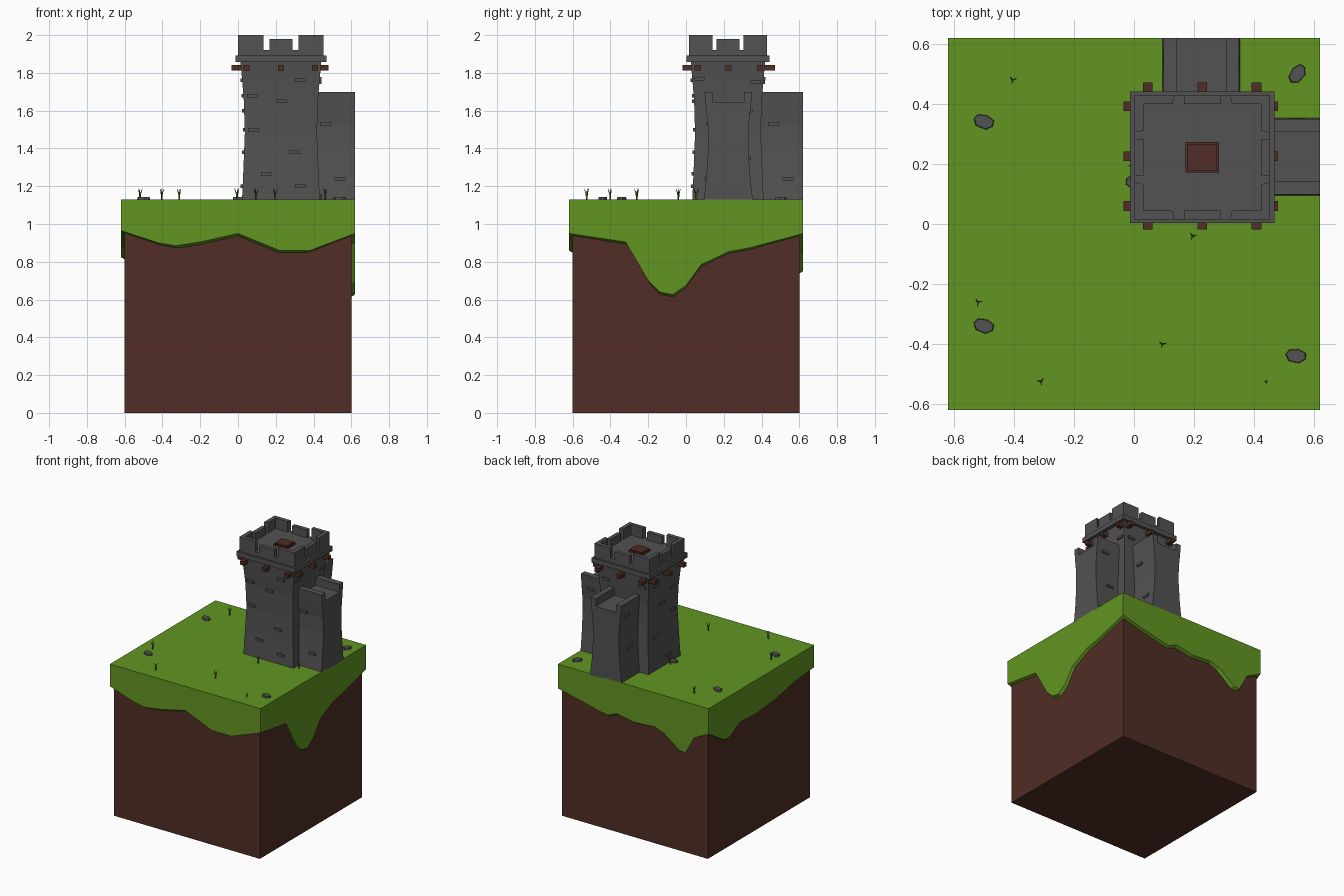
import bpy, bmesh, math, random
from mathutils import Vector, Matrix

if "Cube" in bpy.data.objects:
    bpy.data.objects.remove(bpy.data.objects["Cube"])
random.seed(4)

def material(name, rgb):
    m = bpy.data.materials.new(name)
    m.diffuse_color = (*rgb, 1)
    m.use_nodes = True
    m.node_tree.nodes["Principled BSDF"].inputs["Base Color"].default_value = m.diffuse_color
    return m

GRASS = material("grass_green", (0.12, 0.30, 0.015))
BLADE = material("blade_olive", (0.07, 0.12, 0.015))
BROWN = material("earth_brown", (0.08, 0.026, 0.018))
STONE = material("stone_grey", (0.085, 0.085, 0.085))

def finish(name, bm, mat):
    bmesh.ops.recalc_face_normals(bm, faces=bm.faces)
    me = bpy.data.meshes.new(name)
    bm.to_mesh(me)
    bm.free()
    me.materials.append(mat)
    ob = bpy.data.objects.new(name, me)
    bpy.context.collection.objects.link(ob)
    return ob

def add_box(bm, lo, hi):
    lo, hi = Vector(lo), Vector(hi)
    mat = Matrix.Translation((lo + hi) / 2) @ Matrix.Diagonal((*(hi - lo), 1))
    bmesh.ops.create_cube(bm, size=1, matrix=mat)

def box(name, lo, hi, mat):
    bm = bmesh.new()
    add_box(bm, lo, hi)
    return finish(name, bm, mat)

def interp(rows, z):
    for (z0, a), (z1, b) in zip(rows, rows[1:]):
        if z <= z1:
            return a + (b - a) * (z - z0) / (z1 - z0)
    return rows[-1][1]

# Earth block
TOP = 1.13
box("earth_block", (-0.6, -0.6, 0), (0.6, 0.6, 1.10), BROWN)

# Grass layer: drooping lower edge, given per side as (position, height)
front = [(-.62, .965), (-.42, .90), (-.33, .885), (-.2, .905), (0, .95), (.22, .86), (.38, .86)]
right = [(-.62, .95), (-.32, .905), (-.2, .70), (-.14, .64), (-.07, .627), (0, .675), (.08, .785),
         (.23, .855), (.34, .875)]
back = [(.62, .95), (.27, .87), (.21, .86), (.135, .89), (-.01, .865), (-.18, .875), (-.25, .85),
        (-.38, .755), (-.43, .75), (-.5, .88)]
left = [(.62, .94), (.43, .825), (.37, .825), (.25, .89), (.05, .88), (-.16, .90), (-.4, .945)]
R = 0.62
rim = ([(u, -R, z) for u, z in front] + [(R, u, z) for u, z in right]
       + [(u, R, z) for u, z in back] + [(-R, u, z) for u, z in left])
bm = bmesh.new()
k = 0.6 / R
loops = [[bm.verts.new(f(p)) for p in rim] for f in (
    lambda p: (p[0], p[1], TOP),
    lambda p: p,
    lambda p: (p[0] * k, p[1] * k, p[2] - 0.012))]
for a, b in zip(loops, loops[1:]):
    for i in range(len(rim)):
        j = (i + 1) % len(rim)
        bm.faces.new((a[i], a[j], b[j], b[i]))
bm.faces.new(loops[0])
finish("grass_layer", bm, GRASS)

# Tower body with a pinched waist
CX, CY = 0.227, 0.222
rows = [(1.12, .206), (1.3, .198), (1.48, .191), (1.65, .196), (1.75, .204), (1.86, .214)]
bm = bmesh.new()
rings = [[bm.verts.new((CX + sx * h, CY + sy * (h - .017), z))
          for sx, sy in ((-1, -1), (1, -1), (1, 1), (-1, 1))] for z, h in rows]
for a, b in zip(rings, rings[1:]):
    for i in range(4):
        bm.faces.new((a[i], a[(i + 1) % 4], b[(i + 1) % 4], b[i]))
bm.faces.new(rings[0])
bm.faces.new(rings[-1])
finish("tower_body", bm, STONE)

# Crown: ledge, floor slab and battlements
bm = bmesh.new()
add_box(bm, (CX - .241, CY - .219, 1.857), (CX + .241, CY + .219, 1.893))
finish("crown_ledge", bm, STONE)
HX, HY, T = .226, .207, .03
box("crown_floor", (CX - HX, CY - HY, 1.89), (CX + HX, CY + HY, 1.922), STONE)
bm = bmesh.new()
CW, MW = .092, .061           # corner gap start, middle merlon half width
for s in (-1, 1):
    for t in (-1, 1):         # L-shaped corner merlons
        pts = [(HX, HY), (CW, HY), (CW - .012, HY - T), (HX - T, HY - T),
               (HX - T, CW - .012), (HX, CW)]
        pts[1], pts[2] = (CW, HY), (CW + .008, HY - T)
        pts[4], pts[5] = (HX - T, CW - .002), (HX, CW - .01)
        f = bm.faces.new([bm.verts.new((CX + s * x, CY + t * y, 1.91)) for x, y in pts])
        up = bmesh.ops.extrude_face_region(bm, geom=[f])["geom"]
        bmesh.ops.translate(bm, vec=(0, 0, .09), verts=[v for v in up if isinstance(v, bmesh.types.BMVert)])
        bm.faces.new(f.verts) if not f.is_valid else None
    y, x = sorted((CY + s * HY, CY + s * (HY - T))), sorted((CX + s * HX, CX + s * (HX - T)))
    add_box(bm, (CX - MW, y[0], 1.91), (CX + MW, y[1], 1.98))
    add_box(bm, (x[0], CY - MW, 1.91), (x[1], CY + MW, 1.98))
finish("battlements", bm, STONE)

# Roof hatch
box("hatch_frame", (CX - .056, CY - .051, 1.915), (CX + .056, CY + .051, 1.934), BROWN)
box("hatch_lid", (CX - .049, CY - .044, 1.93), (CX + .049, CY + .044, 1.942), BROWN)

# Timber beams passing through under the crown
bm = bmesh.new()
for i in (-1, 0, 1):
    x, y = CX + i * .181, CY + .004 + i * .166
    add_box(bm, (x - .016, -.018, 1.813), (x + .016, .472, 1.843))
    add_box(bm, (-.035, y - .016, 1.813), (.48, y + .016, 1.843))
finish("beams", bm, BROWN)

# Two curtain walls: channel-topped profile extruded outward
wall_rows = [(1.12, .130), (1.25, .116), (1.4, .106), (1.52, .108), (1.62, .119), (1.7, .126)]
prof = ([(w, z) for z, w in wall_rows] + [(.083, 1.7), (.083, 1.642), (-.083, 1.642), (-.083, 1.7)]
        + [(-w, z) for z, w in reversed(wall_rows)])
for name, place in (("wall_right", lambda d, u, z: (d, CY + .002 + u, z)),
                    ("wall_back", lambda d, u, z: (CX - .003 + u, d, z))):
    bm = bmesh.new()
    a, b = ([bm.verts.new(place(d, u, z)) for u, z in prof] for d in (.35, .62))
    n = len(prof)
    for i in range(n):
        bm.faces.new((a[i], a[(i + 1) % n], b[(i + 1) % n], b[i]))
    bm.faces.new(a)
    bm.faces.new(b)
    finish(name, bm, STONE)

# Raised bricks on tower and wall faces
bm = bmesh.new()
def brick(axis, surf, u, z):
    c, h = [0, 0, z], [.028, .028, .009]
    c[axis], c[1 - axis], h[axis] = surf, u, .01
    add_box(bm, [p - q for p, q in zip(c, h)], [p + q for p, q in zip(c, h)])

for x, z in ((.33, 1.76), (.23, 1.65), (.15, 1.265), (.075, 1.68), (.08, 1.5), (.30, 1.38), (.33, 1.2)):
    brick(1, CY - interp(rows, z) + .017, x, z)
for y, z in ((.33, 1.76), (.12, 1.68), (.24, 1.6), (.11, 1.5), (.31, 1.38), (.18, 1.2)):
    brick(0, CX - interp(rows, z), y, z)
for u, z in ((.07, 1.77), (.37, 1.75)):
    brick(0, CX + interp(rows, z), u, z)
    brick(1, CY + interp(rows, z) - .017, u, z)
for s, u, z in ((-1, .463, 1.53), (-1, .54, 1.24), (1, .545, 1.6), (1, .5, 1.35)):
    w = s * interp(wall_rows, z)
    brick(1, CY + .002 + w, u, z)
    brick(0, CX - .003 - w, u, z)
finish("raised_bricks", bm, STONE)

# Flat rocks
outline = [(-.035, .012), (-.02, .026), (.012, .022), (.035, .004), (.03, -.016), (.006, -.026), (-.028, -.012)]
for x, y, r in ((-.5, .34, 0), (-.5, -.34, 0), (.545, .5, 70), (.54, -.44, 10), (.006, .145, 40)):
    bm = bmesh.new()
    a, b = ([bm.verts.new((p * s, q * s, z)) for p, q in outline] for s, z in ((1, TOP - .005), (.9, TOP + .013)))
    for i in range(7):
        bm.faces.new((a[i], a[(i + 1) % 7], b[(i + 1) % 7], b[i]))
    bm.faces.new(a)
    bm.faces.new(b)
    bm.transform(Matrix.Translation((x, y, 0)) @ Matrix.Rotation(math.radians(r), 4, 'Z'))
    finish("rock", bm, STONE)

# Grass tufts: three thin blades leaning outward
for x, y, s in ((-.405, .48, 1), (-.52, -.26, 1), (-.31, -.525, 1), (.095, -.4, 1), (.195, -.04, 1),
                (.44, -.525, .6), (.462, .055, 1), (-.005, .19, 1)):
    bm = bmesh.new()
    for i in range(3):
        ang = math.radians(120 * i) + random.random()
        rot = Matrix.Rotation(ang, 4, 'Z')
        cuts = [[bm.verts.new(rot @ Vector((d + w * math.cos(t), w * math.sin(t), z)) * s)
                 for t in (0, 2.1, 4.2)] for d, w, z in ((0, .004, 0), (.003, .004, .03), (.014, .001, .058))]
        for a, b in zip(cuts, cuts[1:]):
            for j in range(3):
                bm.faces.new((a[j], a[(j + 1) % 3], b[(j + 1) % 3], b[j]))
        bm.faces.new(cuts[-1])
    bmesh.ops.translate(bm, vec=(x, y, TOP), verts=bm.verts)
    finish("grass_tuft", bm, BLADE)
